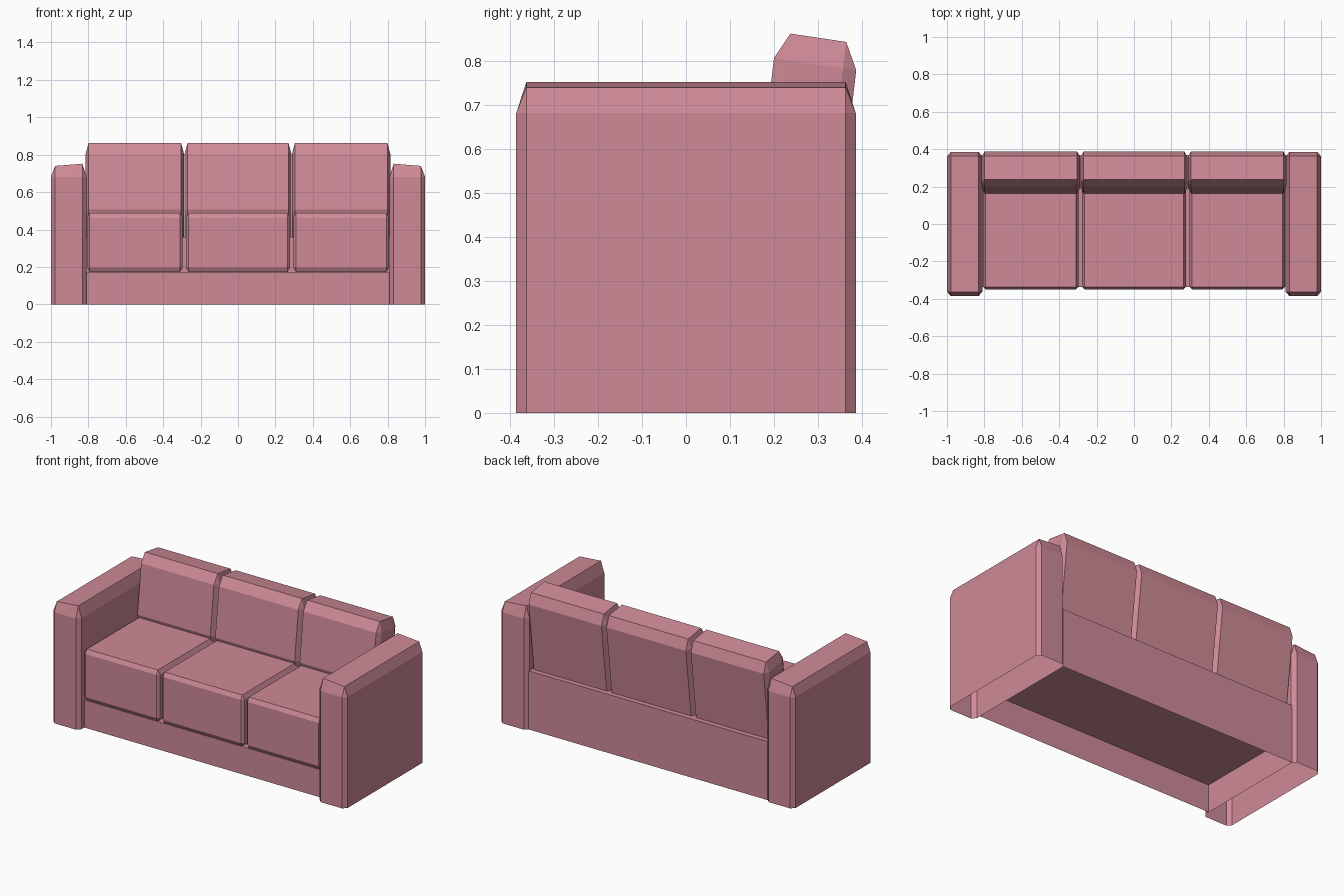
import bpy, bmesh, math
from itertools import product

if "Cube" in bpy.data.objects:
    bpy.data.objects.remove(bpy.data.objects["Cube"])

fabric = bpy.data.materials.new("rose fabric")
fabric.diffuse_color = (0.62, 0.255, 0.31, 1)
fabric.use_nodes = True
fabric.node_tree.nodes["Principled BSDF"].inputs["Base Color"].default_value = fabric.diffuse_color


def finish(bm, name):
    bmesh.ops.recalc_face_normals(bm, faces=bm.faces)
    me = bpy.data.meshes.new(name)
    bm.to_mesh(me)
    bm.free()
    me.materials.append(fabric)
    ob = bpy.data.objects.new(name, me)
    bpy.context.collection.objects.link(ob)
    return ob


def chamfered_block(name, lo, hi, cut, warp=None, floor=False):
    """Box with single-step chamfers; floor=True cuts it open at z = 0."""
    bm = bmesh.new()
    for corner in product((0, 1), repeat=3):
        for keep in range(3):
            p = []
            for a in range(3):
                inset = 0 if a == keep else cut[a]
                p.append(hi[a] - inset if corner[a] else lo[a] + inset)
            bm.verts.new(warp(*p) if warp else p)
    res = bmesh.ops.convex_hull(bm, input=bm.verts)
    junk = {g for g in res["geom_interior"] + res["geom_unused"]
            if isinstance(g, bmesh.types.BMVert)}
    if junk:
        bmesh.ops.delete(bm, geom=list(junk), context='VERTS')
    bmesh.ops.dissolve_limit(bm, angle_limit=math.radians(1.5),
                             verts=bm.verts, edges=bm.edges)
    if floor:
        bmesh.ops.bisect_plane(bm, geom=bm.verts[:] + bm.edges[:] + bm.faces[:],
                               plane_co=(0, 0, 0), plane_no=(0, 0, 1),
                               clear_inner=True)
    return finish(bm, name)


# Arms: chamfered, open underneath, tops falling slightly outwards
def arm_slope(x, y, z):
    return (x, y, z - 0.012 if z > 0.74 and abs(x) > 0.9 else z)


for side, x0, x1 in (("left", -1.0, -0.81), ("right", 0.81, 1.0)):
    chamfered_block(side + "_arm", (x0, -0.386, -0.3), (x1, 0.386, 0.752),
                    (0.022, 0.023, 0.07), arm_slope, floor=True)

# Base: L-shaped profile with a raised back rail, open underneath
profile = [(-0.336, 0), (-0.336, 0.17), (0.27, 0.17), (0.27, 0.36),
           (0.368, 0.36), (0.368, 0)]
bm = bmesh.new()
ends = [[bm.verts.new((x, y, z)) for y, z in profile] for x in (-0.812, 0.812)]
for ring in ends:
    bm.faces.new(ring)
for i in range(len(profile) - 1):
    bm.faces.new((ends[0][i], ends[0][i + 1], ends[1][i + 1], ends[1][i]))
finish(bm, "base")


# Back cushions lean backwards; their rear edge reaches down to the rail
def lean(x, y, z):
    if z < 0.55 and y > 0.3:
        z -= 0.13
    return (x, y + 0.12 * (z - 0.8), z - 0.15 * (y - 0.24))


for i, (x0, x1) in enumerate(((-0.815, -0.288), (-0.286, 0.286), (0.288, 0.815))):
    chamfered_block(f"seat_cushion_{i + 1}", (x0 + 0.008, -0.35, 0.172),
                    (x1 - 0.008, 0.25, 0.487), (0.014, 0.014, 0.025))
    chamfered_block(f"back_cushion_{i + 1}", (x0, 0.2, 0.44),
                    (x1, 0.387, 0.861), (0.016, 0.03, 0.06), lean)
